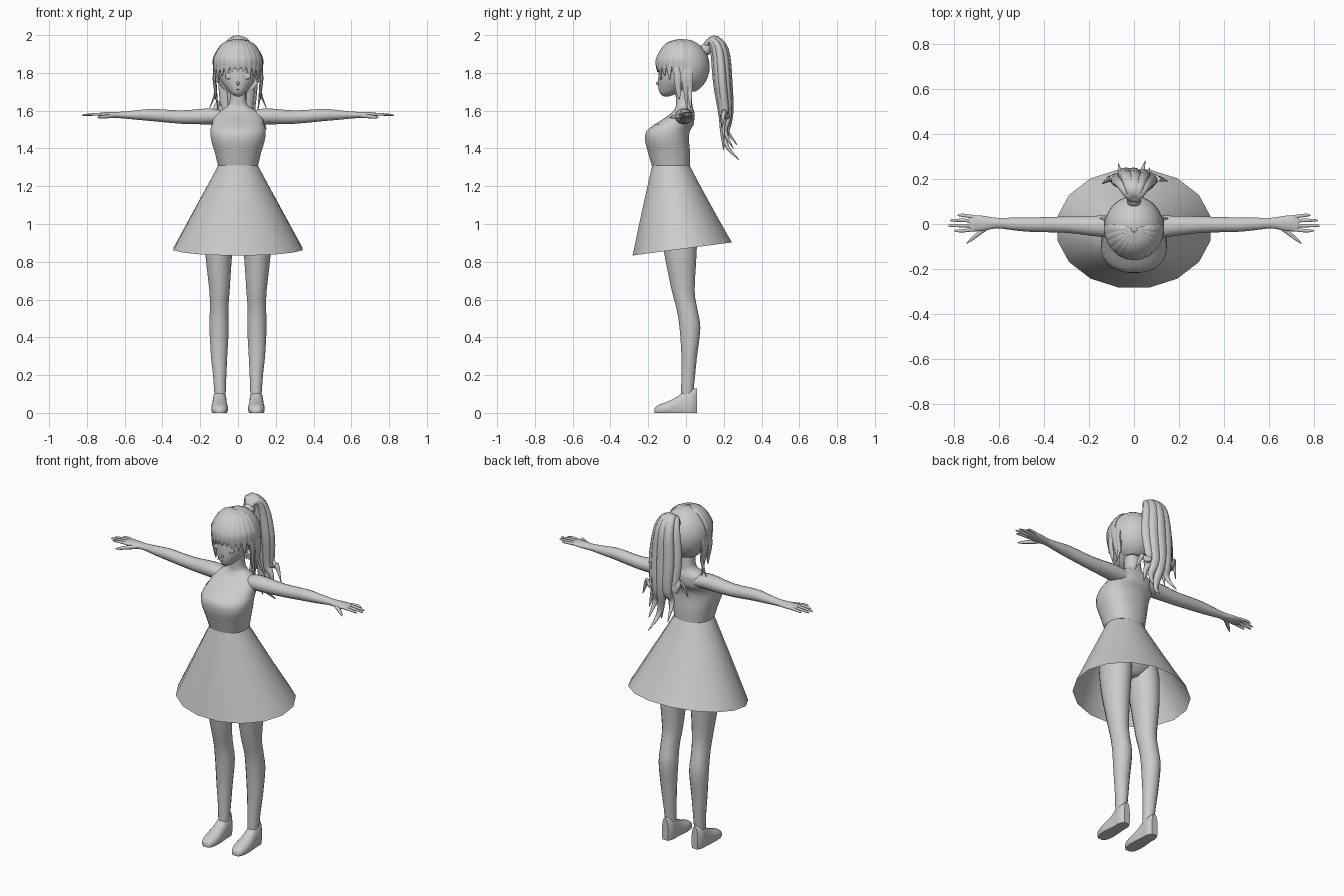
import bpy, bmesh, math
from mathutils import Vector

if "Cube" in bpy.data.objects:
    bpy.data.objects.remove(bpy.data.objects["Cube"], do_unlink=True)

X, Y, Z = Vector((1, 0, 0)), Vector((0, 1, 0)), Vector((0, 0, 1))

grey = bpy.data.materials.new("plain_grey")
grey.use_nodes = True
grey.diffuse_color = (0.6, 0.6, 0.6, 1)
for node in grey.node_tree.nodes:
    if node.type == 'BSDF_PRINCIPLED':
        node.inputs["Base Color"].default_value = grey.diffuse_color


def finish(name, bm, mirror=False, angle=50):
    """Turn a bmesh into a smooth shaded, optionally mirrored object."""
    bmesh.ops.recalc_face_normals(bm, faces=bm.faces)
    mesh = bpy.data.meshes.new(name)
    bm.to_mesh(mesh)
    bm.free()
    mesh.materials.append(grey)
    ob = bpy.data.objects.new(name, mesh)
    bpy.context.collection.objects.link(ob)
    bpy.ops.object.select_all(action='DESELECT')
    ob.select_set(True)
    bpy.context.view_layer.objects.active = ob
    bpy.ops.object.shade_smooth_by_angle(angle=math.radians(angle))
    if mirror:
        ob.modifiers.new("mirror", 'MIRROR').use_mirror_merge = False
    return ob


def refine(sections, steps):
    """Catmull-Rom interpolation through the cross-sections."""
    out = []
    last = len(sections) - 1
    for i in range(last):
        a, b, c, d = (sections[min(max(k, 0), last)] for k in (i - 1, i, i + 1, i + 2))
        for s in range(steps):
            t = s / steps
            out.append([q + t / 2 * (r - p + t * (2 * p - 5 * q + 4 * r - s4
                        + t * (3 * (q - r) + s4 - p))) for p, q, r, s4 in zip(a, b, c, d)])
    return out + [list(sections[-1])]


def loft(name, sections, u, v=None, sides=16, steps=3, power=2, caps=True,
         mirror=False, shape=None):
    """Skin rings (x, y, z, radius_u, radius_v); without v they follow the path."""
    secs = refine(sections, steps)
    bm = bmesh.new()
    rings = []
    for i, (x, y, z, a, b) in enumerate(secs):
        uu, vv = u, v
        if v is None:
            tangent = Vector(secs[min(i + 1, len(secs) - 1)][:3]) - Vector(secs[max(i - 1, 0)][:3])
            vv = tangent.cross(u).normalized()
            uu = vv.cross(tangent).normalized()
        ring = []
        for k in range(sides):
            ang = math.tau * (k + 0.5) / sides
            c, s = math.cos(ang), math.sin(ang)
            c = math.copysign(abs(c) ** (2 / power), c)
            s = math.copysign(abs(s) ** (2 / power), s)
            co = Vector((x, y, z)) + uu * max(a, 0.001) * c + vv * max(b, 0.001) * s
            ring.append(bm.verts.new(shape(co) if shape else co))
        rings.append(ring)
    for r, q in zip(rings, rings[1:]):
        for k in range(sides):
            n = (k + 1) % sides
            bm.faces.new((r[k], r[n], q[n], q[k]))
    if caps:
        bm.faces.new(rings[0])
        bm.faces.new(rings[-1])
    return finish(name, bm, mirror)


def ball(name, centre, size, mirror=False, keep=None, detail=12):
    """Ellipsoid, optionally trimmed to the faces that pass a test."""
    bm = bmesh.new()
    bmesh.ops.create_uvsphere(bm, u_segments=2 * detail, v_segments=detail, radius=1)
    for p in bm.verts:
        p.co = Vector(centre) + Vector(a * b for a, b in zip(p.co, size))
    if keep:
        drop = [f for f in bm.faces if not keep(f.calc_center_median())]
        bmesh.ops.delete(bm, geom=drop, context='FACES')
    return finish(name, bm, mirror)


def upright(rows):
    """Rows (z, centre_y, radius_x, radius_y) to centred rings."""
    return [(0, y, z, a, b) for z, y, a, b in rows]


# Torso and neck, with the bodice as a thin shell
torso = upright([(1.31, -.08, .103, .098), (1.38, -.09, .12, .108), (1.44, -.1, .138, .113),
                 (1.49, -.095, .143, .112), (1.53, -.06, .138, .1), (1.56, -.035, .132, .08),
                 (1.59, -.015, .115, .06), (1.615, -.01, .07, .047), (1.64, -.01, .046, .043),
                 (1.71, -.015, .042, .042)])
loft("torso", torso, X, Y, sides=24, power=2.3)
loft("bodice", [(x, y, z, a + .004, b + .004) for x, y, z, a, b in torso[:5]],
     X, Y, sides=24, power=2.3, caps=False)
loft("pelvis", upright([(.98, -.045, .05, .06), (1.03, -.045, .15, .1), (1.1, -.05, .16, .105),
                        (1.2, -.065, .13, .1), (1.31, -.08, .1, .095)]), X, Y)


# Open flared skirt whose hem dips at the front
def dip(co):
    return co + Z * (co.y + .02) * .132 * min(1, (1.31 - co.z) / .44)


loft("skirt", upright([(1.31, -.08, .107, .101), (1.09, -.05, .228, .185),
                       (.868, -.02, .348, .268)]), X, Y, steps=4, caps=False, shape=dip)

# Legs
loft("leg", [(.095, .005, .09, .03, .032), (.097, .012, .2, .036, .037), (.1, .017, .3, .044, .042),
             (.1, .021, .45, .052, .056), (.1, .005, .55, .05, .056), (.098, -.015, .65, .055, .062),
             (.102, -.03, .85, .073, .088), (.095, -.04, 1, .083, .1),
             (.09, -.045, 1.08, .075, .09)], X, Y, mirror=True)

# Wedge shoes with a flat sole
shoe = [(-.166, .025, .018), (-.145, .043, .036), (-.1, .06, .044), (-.05, .085, .041),
        (-.01, .115, .037), (.03, .128, .036), (.058, .13, .02)]
loft("shoe", [(.097, y, h * .35, w, h * .65) for y, h, w in shoe], X, Z, power=2.4, mirror=True,
     shape=lambda co: Vector((co.x, co.y, max(co.z, 0))))

# Arms and hands held straight out
loft("arm", [(.08, -.01, 1.565, .05, .035), (.15, -.01, 1.57, .048, .043), (.3, -.003, 1.566, .037, .036),
             (.45, -.003, 1.577, .033, .033), (.53, 0, 1.577, .029, .026), (.61, .004, 1.577, .024, .018),
             (.67, .003, 1.578, .034, .016), (.72, .003, 1.58, .036, .011),
             (.735, .003, 1.58, .03, .007)], Y, Z, mirror=True)
for name, start, tip in (("index", -.024, .8), ("middle", -.006, .825),
                         ("ring", .013, .818), ("little", .031, .785)):
    end = start * 1.25
    loft(name + "_finger", [(.71, start, 1.58, .009, .008), (.76, end, 1.581, .008, .007),
                            (tip - .01, end, 1.577, .006, .005), (tip, end, 1.576, .002, .002)],
         Y, Z, sides=8, mirror=True)
loft("thumb", [(.65, -.012, 1.574, .012, .011), (.69, -.042, 1.57, .011, .01),
               (.725, -.07, 1.566, .008, .007), (.744, -.086, 1.564, .002, .002)],
     Z, sides=8, mirror=True)

# Head and face
loft("head", upright([(1.675, -.105, .01, .012), (1.69, -.092, .036, .045), (1.72, -.066, .064, .08),
                      (1.76, -.05, .09, .098), (1.82, -.03, .106, .115), (1.89, -.02, .103, .115),
                      (1.95, -.01, .06, .07)]), X, Y, sides=24)
ball("nose", (0, -.146, 1.745), (.007, .012, .011))
ball("mouth", (0, -.142, 1.712), (.012, .004, .002))
ball("eye", (.045, -.132, 1.783), (.023, .008, .018), mirror=True)
ball("ear", (.106, .01, 1.78), (.012, .022, .032), mirror=True)

# Hair cap, open over the face
ball("hair_cap", (0, -.01, 1.832), (.13, .135, .146), detail=20,
     keep=lambda c: c.z > 1.7 and (c.y > -.01 or c.z > 1.9))

# Fringe fanning out from the crown
count = 13
for i in range(count):
    ang = math.radians(-85 + 170 * i / (count - 1))
    s, c = math.sin(ang), math.cos(ang)
    x, y = .125 * s, -.14 * c
    end = 1.805 - .05 * abs(s) + .012 * (i % 2)
    loft("fringe_lock", [(.1 * x, -.02 + .1 * y, 1.973, .008, .008),
                         (.6 * x, -.015 + .6 * y, 1.948, .02, .012),
                         (.95 * x, -.015 + .93 * y, 1.885, .026, .011),
                         (x, -.012 + y, 1.84, .021, .009), (x, -.01 + y, end, .003, .002)],
         Vector((c, s, 0)), sides=8)

# Long locks framing the face
for name, y, tip, low in (("front", -.045, .12, 1.66), ("side", -.005, .105, 1.6),
                          ("outer", .015, .15, 1.615)):
    loft(name + "_side_lock", [(.112, y, 1.87, .02, .008), (.126, y, 1.78, .02, .009),
                               (.118, y + .005, 1.7, .014, .008), (tip, y + .01, low, .002, .002)],
         Y, sides=8, mirror=True)

# Ponytail: outer and inner strands arching from the tie
ball("hair_tie", (0, .105, 1.925), (.032, .03, .034))
strands = [(0, .05, .28, 1.34, 0), (.04, .07, .25, 1.4, -.01), (-.04, -.07, .27, 1.42, 0),
           (.07, .15, .19, 1.5, -.03), (-.07, -.14, .18, 1.55, -.03), (.02, .02, .2, 1.39, -.055),
           (-.025, -.04, .21, 1.46, -.05), (.055, .1, .2, 1.44, -.045)]
for mid, tip, back, low, deep in strands:
    loft("ponytail_strand", [(0, .09, 1.92, .015, .012),
                             (mid * .3, .145 + deep * .4, 1.983 + deep * .3, .024, .016),
                             (mid * .7, .205 + deep, 1.92, .031, .022),
                             (mid, .222 + deep, 1.75, .035, .024),
                             (mid * .9, .23 + deep * .7, 1.58, .029, .02),
                             ((mid + tip) / 2, .21 + deep * .3, low + .09, .017, .012),
                             (tip, back, low, .002, .002)], X, sides=10, steps=4)
